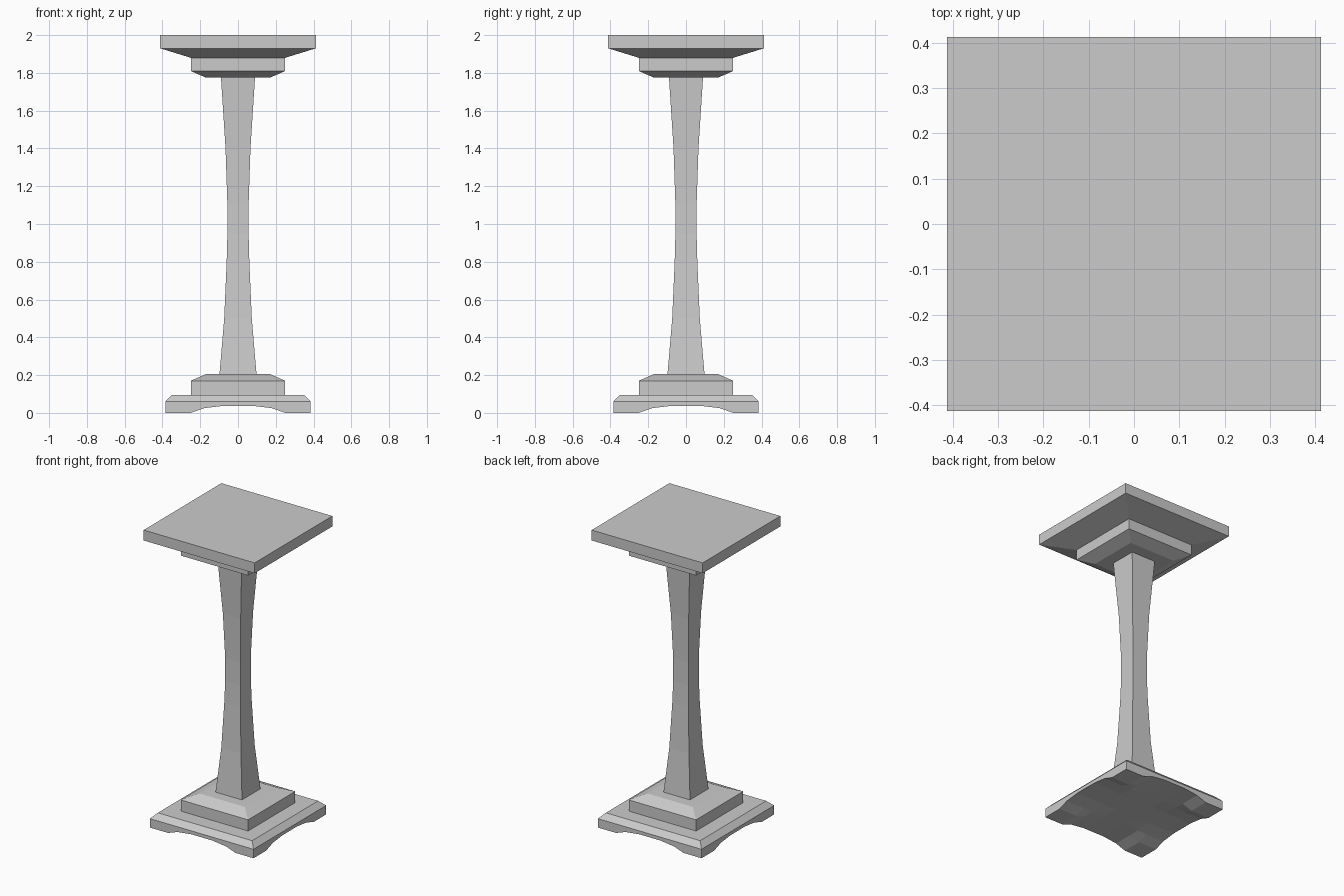
import bpy, bmesh

if "Cube" in bpy.data.objects:
    bpy.data.objects.remove(bpy.data.objects["Cube"])


def link(name, bm):
    bmesh.ops.recalc_face_normals(bm, faces=bm.faces)
    mesh = bpy.data.meshes.new(name)
    bm.to_mesh(mesh)
    bm.free()
    obj = bpy.data.objects.new(name, mesh)
    bpy.context.collection.objects.link(obj)
    return obj


def square_ring(bm, half, z):
    return [bm.verts.new((sx * half, sy * half, z))
            for sx, sy in ((-1, -1), (1, -1), (1, 1), (-1, 1))]


def square_stack(name, profile):
    """Closed solid of square sections given as (half width, height)."""
    bm = bmesh.new()
    rings = [square_ring(bm, h, z) for h, z in profile]
    for a, b in zip(rings, rings[1:]):
        for i in range(4):
            j = (i + 1) % 4
            bm.faces.new((a[i], a[j], b[j], b[i]))
    bm.faces.new(rings[0][::-1])
    bm.faces.new(rings[-1])
    return link(name, bm)


def arched_slab(name, half, steps, levels):
    """Square slab whose underside arches between four corner feet."""
    bm = bmesh.new()
    xs = [-x for x, _ in steps] + [x for x, _ in reversed(steps)]
    lift = [z for _, z in steps] + [z for _, z in reversed(steps)]
    n = len(xs)

    def layer(height):
        return [[bm.verts.new(height(i, j)) for j in range(n)] for i in range(n)]

    def upper(h, z):
        return layer(lambda i, j: (xs[i] * h / half, xs[j] * h / half, z))

    bottom = layer(lambda i, j: (xs[i], xs[j], max(lift[i], lift[j])))
    for i in range(n - 1):
        for j in range(n - 1):
            bm.faces.new((bottom[i][j], bottom[i][j + 1],
                          bottom[i + 1][j + 1], bottom[i + 1][j]))
    # Sides and bevelled top
    m = n - 1
    border = ([(i, 0) for i in range(m)] + [(m, j) for j in range(m)]
              + [(m - i, m) for i in range(m)] + [(0, m - j) for j in range(m)])
    previous = [bottom[i][j] for i, j in border]
    for h, z in levels:
        ring = [bm.verts.new((xs[i] * h / half, xs[j] * h / half, z)) for i, j in border]
        for k in range(len(ring)):
            q = (k + 1) % len(ring)
            bm.faces.new((previous[k], previous[q], ring[q], ring[k]))
        previous = ring
    bm.faces.new(previous)
    return link(name, bm)


# Foot slab with arched underside
arched_slab("base_slab", 0.385,
            [(0.385, 0.0), (0.25, 0.0), (0.18, 0.025), (0.08, 0.037)],
            [(0.385, 0.06), (0.35, 0.095)])

# Stepped plinth above the slab
square_stack("plinth", [(0.25, 0.095), (0.25, 0.17), (0.17, 0.205)])

# Waisted square column
square_stack("column", [(0.098, 0.205), (0.073, 0.5), (0.06, 0.8), (0.056, 0.95),
                        (0.056, 1.1), (0.066, 1.4), (0.09, 1.775)])

# Capital collar and table top
square_stack("capital", [(0.17, 1.775), (0.25, 1.81), (0.25, 1.88)])
square_stack("table_top", [(0.25, 1.88), (0.412, 1.93), (0.412, 2.0)])
